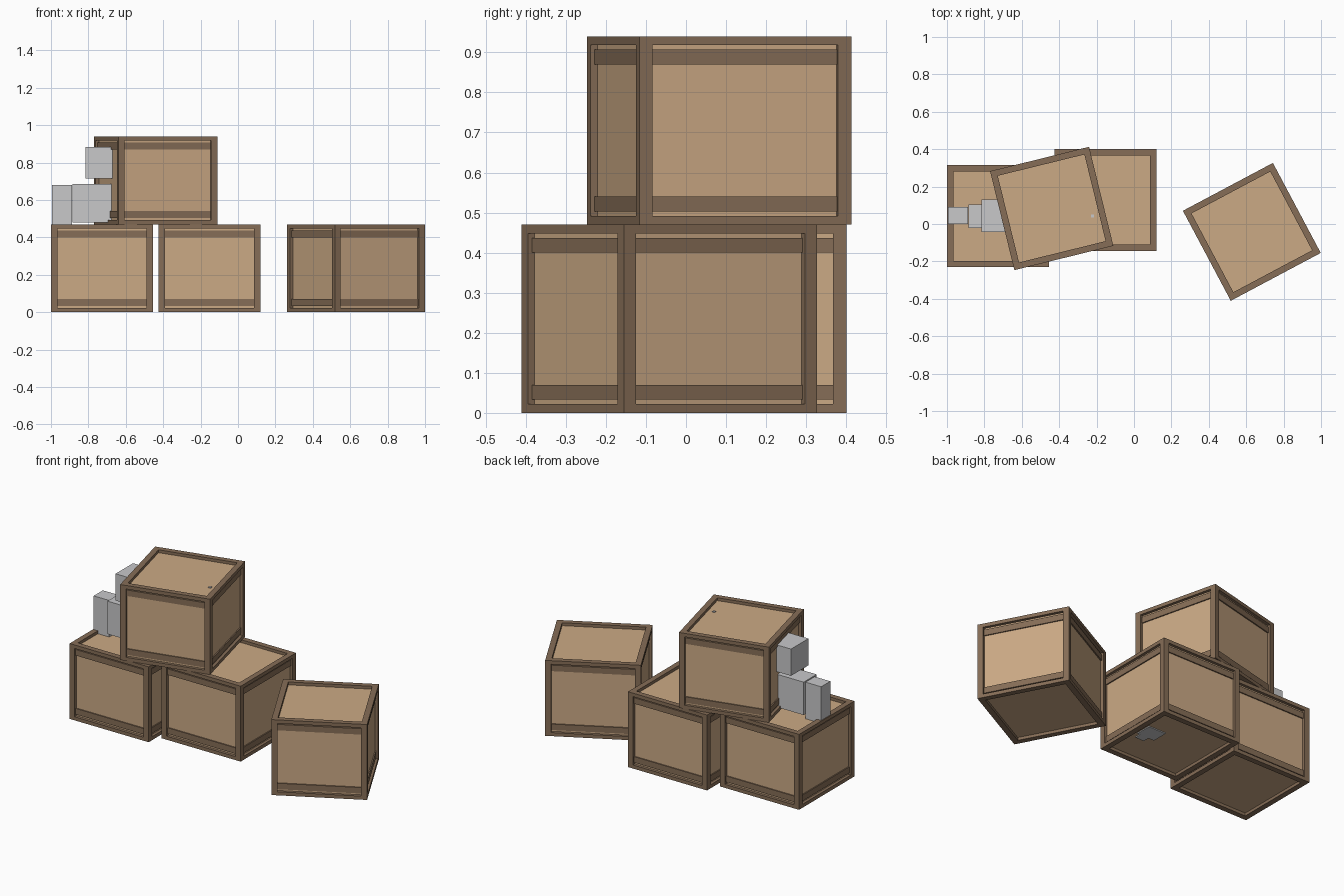
import bpy
import bmesh
from math import radians
from mathutils import Matrix, Vector

old = bpy.data.objects.get("Cube")
if old:
    bpy.data.objects.remove(old, do_unlink=True)


def material(name, rgb):
    m = bpy.data.materials.new(name)
    m.use_nodes = True
    m.diffuse_color = (*rgb, 1)
    m.node_tree.nodes["Principled BSDF"].inputs["Base Color"].default_value = (*rgb, 1)
    return m


dark_wood = material("dark_wood", (0.24, 0.155, 0.095))
light_wood = material("light_wood", (0.60, 0.40, 0.235))
grey = material("light_grey", (0.58, 0.58, 0.59))


def add_box(bm, low, high):
    low, high = Vector(low), Vector(high)
    size = Matrix.Diagonal((*(high - low), 1))
    bmesh.ops.create_cube(bm, size=1, matrix=Matrix.Translation((low + high) / 2) @ size)


def make(name, boxes, mat, place=Matrix()):
    bm = bmesh.new()
    for low, high in boxes:
        add_box(bm, low, high)
    mesh = bpy.data.meshes.new(name)
    bm.to_mesh(mesh)
    bm.free()
    mesh.materials.append(mat)
    ob = bpy.data.objects.new(name, mesh)
    ob.matrix_world = place
    bpy.context.collection.objects.link(ob)
    return ob


H = 0.2725      # half width of a crate
TALL = 0.47     # crate height
POST = 0.034    # post width
BEAM = 0.022    # beam height
DEEP = 0.018    # panel recess
RAIL = 0.011    # rail recess


def crate(name, x, y, z, turn):
    place = Matrix.Translation((x, y, z)) @ Matrix.Rotation(radians(turn), 4, "Z")
    inner = H - POST
    frame, rails = [], []
    # Corner posts
    for a in (-H, inner):
        for b in (-H, inner):
            frame.append(((a, b, 0), (a + POST, b + POST, TALL)))
    # Top and bottom beams
    for low in (0, TALL - BEAM):
        for a in (-H, inner):
            frame.append(((-inner, a, low), (inner, a + POST, low + BEAM)))
            frame.append(((a, -inner, low), (a + POST, inner, low + BEAM)))
    # Recessed rails around all four sides
    r = H - RAIL
    for low in (0.033, TALL - 0.07):
        for s in (-r, r - 0.012):
            rails.append(((-inner, s, low), (inner, s + 0.012, low + 0.037)))
            rails.append(((s, -inner, low), (s + 0.012, inner, low + 0.037)))
    p = H - DEEP
    make(name + "_frame", frame, dark_wood, place)
    make(name + "_rails", rails, dark_wood, place)
    make(name + "_panels", [((-p, -p, DEEP), (p, p, TALL - DEEP))], light_wood, place)


crate("right_crate", -0.7275, 0.042, 0, 0)
crate("middle_crate", -0.153, 0.128, 0, 0)
crate("left_crate", 0.63, -0.042, 0, 28)
crate("upper_crate", -0.44, 0.083, TALL, 13.8)

# Stacked grey blocks
make("small_block", [((-0.995, 0, 0.45), (-0.888, 0.09, 0.68))], grey)
make("large_block", [((-0.885, -0.022, 0.48), (-0.675, 0.105, 0.685))], grey)
make("top_block", [((-0.815, -0.042, 0.715), (-0.67, 0.13, 0.882))], grey)

# Small pieces showing through the panels
make("underside_patch", [((-0.06, 0.1, 0.012), (0.06, 0.2, 0.03)),
                         ((-0.02, 0.06, 0.012), (0.04, 0.1, 0.03))], grey)
make("lid_chip", [((-0.23, 0.035, 0.91), (-0.215, 0.05, 0.927))], grey)
